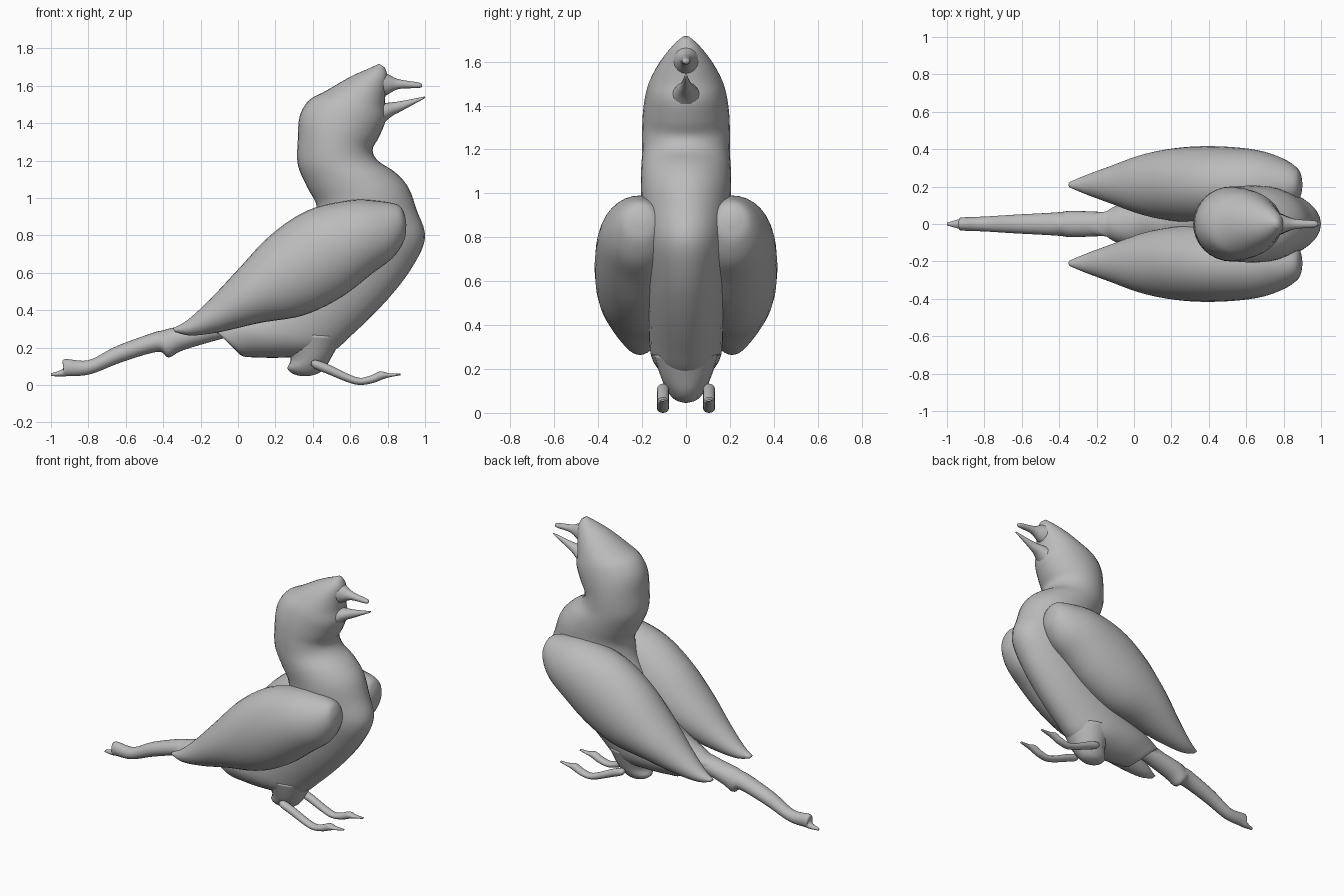
import bpy
import bmesh
import math
from mathutils import Vector

default_cube = bpy.data.objects.get("Cube")
if default_cube:
    bpy.data.objects.remove(default_cube, do_unlink=True)

# One plain clay colour for the whole bird
clay = bpy.data.materials.new("clay grey")
clay.use_nodes = True
clay_colour = (0.5, 0.5, 0.5, 1)
clay.diffuse_color = clay_colour
clay.node_tree.nodes["Principled BSDF"].inputs["Base Color"].default_value = clay_colour


def spline(before, start, end, after, t):
    """Catmull-Rom interpolation between two neighbouring sections."""
    return (start + (end - before) * (t / 2)
            + (before * 2 - start * 5 + end * 4 - after) * (t * t / 2)
            + (start * 3 - before - end * 3 + after) * (t * t * t / 2))


def refine(sections, steps):
    """Insert smooth in-between sections."""
    rows = [Vector(section) for section in sections]
    last = len(rows) - 1
    result = []
    for i in range(last):
        neighbours = (rows[max(i - 1, 0)], rows[i], rows[i + 1], rows[min(i + 2, last)])
        for step in range(steps):
            result.append(spline(*neighbours, step / steps))
    result.append(rows[last])
    return result


def loft(name, sections, offset=0, sides=32, steps=5):
    """Skin elliptical rings; a section is (upper x, upper z, lower x, lower z, half width)."""
    mesh = bmesh.new()
    rings = []
    for upper_x, upper_z, lower_x, lower_z, half_width in refine(sections, steps):
        upper = Vector((upper_x, offset, upper_z))
        lower = Vector((lower_x, offset, lower_z))
        centre = (upper + lower) / 2
        across = (upper - lower) / 2
        side = Vector((0, max(half_width, 0.003), 0))
        ring = []
        for k in range(sides):
            angle = math.tau * k / sides
            ring.append(mesh.verts.new(centre + across * math.cos(angle) + side * math.sin(angle)))
        rings.append(ring)
    for ring, following in zip(rings, rings[1:]):
        for k in range(sides):
            n = (k + 1) % sides
            mesh.faces.new((ring[k], ring[n], following[n], following[k]))
    mesh.faces.new(rings[0])
    mesh.faces.new(rings[-1])
    bmesh.ops.recalc_face_normals(mesh, faces=mesh.faces)
    for face in mesh.faces:
        face.smooth = True
    data = bpy.data.meshes.new(name)
    mesh.to_mesh(data)
    mesh.free()
    data.materials.append(clay)
    part = bpy.data.objects.new(name, data)
    bpy.context.collection.objects.link(part)
    return part


def loft_pair(name, sections, offset, sides):
    """Build the same part on both flanks (the bird looks along +x)."""
    for label, sign in (("near", -1), ("far", 1)):
        loft(label + "_" + name, sections, sign * offset, sides)


# Head, neck and trunk, from crown to rump
loft("body", [
    (.755, 1.72, .785, 1.7, .02),
    (.7, 1.695, .8, 1.65, .06),
    (.6, 1.65, .79, 1.57, .11),
    (.47, 1.575, .785, 1.5, .155),
    (.38, 1.525, .79, 1.42, .18),
    (.33, 1.44, .755, 1.33, .195),
    (.32, 1.32, .72, 1.26, .2),
    (.32, 1.18, .75, 1.2, .2),
    (.37, 1.06, .84, 1.14, .205),
    (.42, .96, .91, 1.06, .205),
    (.4, .86, .955, .94, .2),
    (.34, .76, 1, .79, .19),
    (.28, .67, .93, .63, .18),
    (.2, .58, .8, .46, .175),
    (.1, .5, .62, .28, .17),
    (.02, .43, .48, .17, .165),
    (-.05, .39, .27, .15, .15),
    (-.12, .36, .1, .15, .12),
    (-.16, .34, .01, .165, .1),
    (-.2, .335, -.05, .26, .07),
    (-.28, .32, -.2, .22, .06),
])

# Long ragged tail
loft("tail", [
    (-.1, .35, -.05, .26, .06),
    (-.34, .31, -.29, .19, .07),
    (-.4, .295, -.37, .15, .065),
    (-.46, .28, -.43, .18, .06),
    (-.65, .21, -.62, .125, .05),
    (-.8, .135, -.79, .06, .04),
    (-.93, .14, -.91, .05, .035),
    (-.935, .09, -.94, .048, .025),
    (-1, .065, -1, .05, .008),
], sides=24)

# Rounded lump under the belly where the legs start
loft("belly_lump", [
    (.22, .28, .56, .26, .15),
    (.28, .15, .505, .16, .11),
    (.265, .09, .47, .1, .08),
    (.3, .06, .43, .065, .05),
    (.34, .05, .38, .05, .015),
], sides=24)

# Open beak
loft("upper_beak", [
    (.72, 1.7, .72, 1.52, .08),
    (.8, 1.665, .79, 1.55, .05),
    (.86, 1.637, .86, 1.585, .027),
    (.965, 1.62, .965, 1.59, .018),
    (.985, 1.61, .985, 1.6, .006),
], sides=16)
loft("lower_beak", [
    (.72, 1.5, .72, 1.34, .09),
    (.79, 1.51, .81, 1.43, .05),
    (.87, 1.52, .87, 1.465, .025),
    (1, 1.545, .998, 1.535, .005),
], sides=16)

# Folded wings
loft_pair("wing", [
    (-.35, .305, -.335, .285, .015),
    (-.27, .35, -.25, .267, .05),
    (-.15, .46, -.1, .285, .1),
    (0, .62, .12, .335, .165),
    (.17, .8, .35, .375, .2),
    (.37, .935, .55, .47, .205),
    (.6, .99, .72, .6, .185),
    (.76, .985, .83, .685, .14),
    (.86, .963, .89, .78, .085),
    (.893, .91, .9, .86, .03),
], .21, 32)

# Thin legs with forward toes
loft_pair("leg", [
    (.395, .13, .39, .11, .015),
    (.42, .135, .41, .09, .027),
    (.49, .11, .47, .065, .027),
    (.63, .045, .62, .007, .027),
    (.7, .05, .71, .01, .027),
    (.76, .075, .78, .035, .025),
    (.81, .065, .815, .045, .018),
    (.87, .065, .87, .055, .008),
], .105, 16)

# Settle the feet on the ground
parts = [part for part in bpy.context.collection.objects if part.type == "MESH"]
lowest = min(vert.co.z for part in parts for vert in part.data.vertices)
for part in parts:
    part.location.z -= lowest
